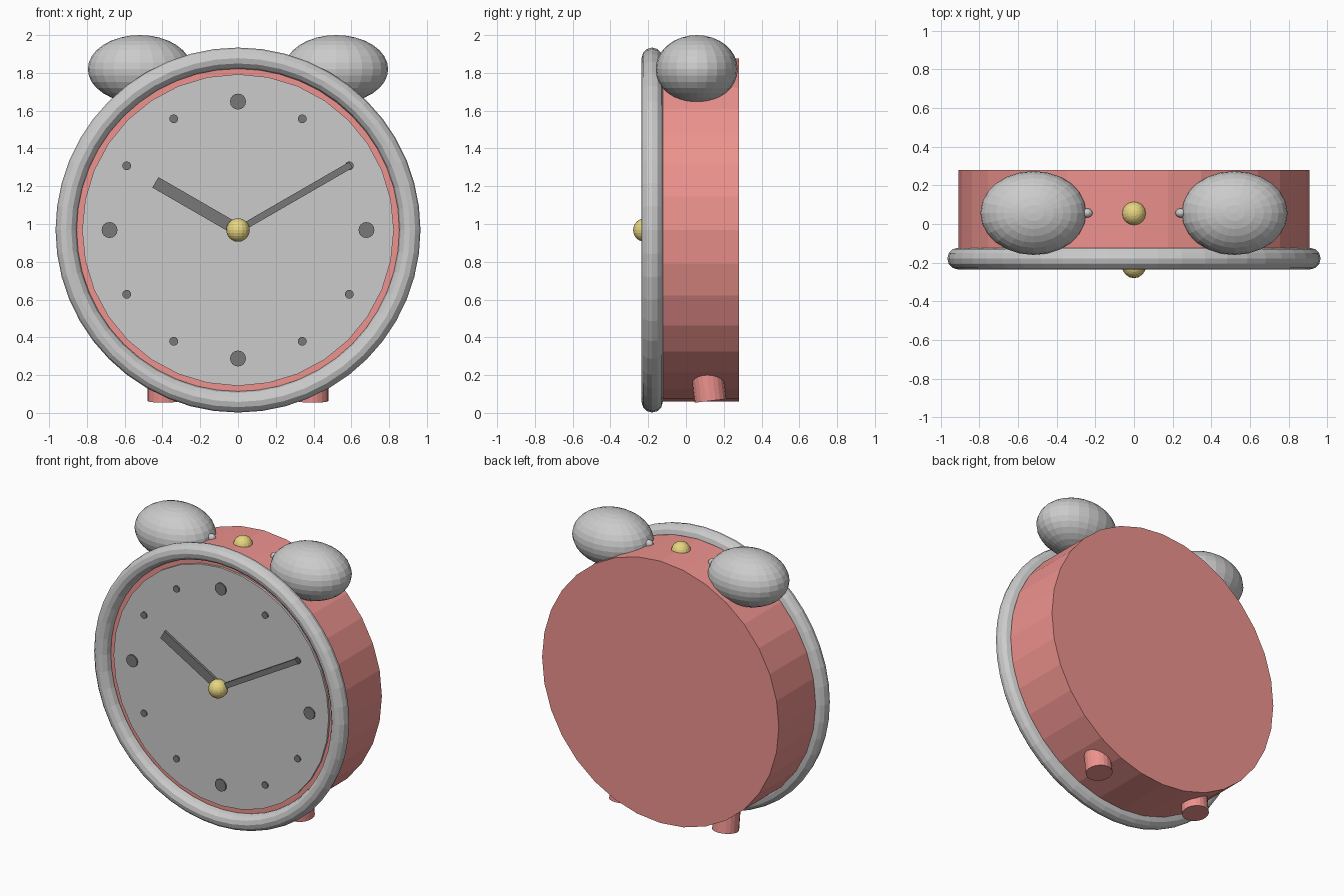
import bpy, math
from mathutils import Vector

if "Cube" in bpy.data.objects:
    bpy.data.objects.remove(bpy.data.objects["Cube"])

CZ = 0.968  # height of the clock centre


def material(name, rgb):
    m = bpy.data.materials.new(name)
    m.diffuse_color = (*rgb, 1)
    m.use_nodes = True
    m.node_tree.nodes["Principled BSDF"].inputs["Base Color"].default_value = m.diffuse_color
    return m


red = material("red_paint", (0.85, 0.29, 0.27))
dark = material("dark_paint", (0.19, 0.19, 0.19))
gold = material("brass", (0.80, 0.67, 0.22))


def finish(name, mat=None):
    ob = bpy.context.object
    ob.name = name
    if mat:
        ob.data.materials.append(mat)
    return ob


def disc(name, x, z, radius, y0, y1, mat=None, sides=32):
    """Cylinder lying along y, from y0 to y1."""
    bpy.ops.mesh.primitive_cylinder_add(
        vertices=sides, radius=radius, depth=y1 - y0,
        location=(x, (y0 + y1) / 2, z), rotation=(math.pi / 2, 0, 0))
    return finish(name, mat)


def ball(name, loc, size, mat=None, seg=24, rings=16):
    bpy.ops.mesh.primitive_uv_sphere_add(segments=seg, ring_count=rings, radius=1, location=loc)
    bpy.context.object.scale = size
    return finish(name, mat)


def hand(name, clock_angle, length, width, y):
    """Flat bar running from the centre towards a clock angle in degrees."""
    a = math.radians(clock_angle)
    bpy.ops.mesh.primitive_cube_add(
        size=1, location=(math.sin(a) * length / 2, y, CZ + math.cos(a) * length / 2),
        rotation=(0, a, 0))
    bpy.context.object.scale = (width, 0.016, length)
    return finish(name, dark)


# Case, bezel and dial
disc("case", 0, CZ, 0.908, -0.17, 0.28, red)
bpy.ops.mesh.primitive_torus_add(
    major_segments=48, minor_segments=12, major_radius=0.91, minor_radius=0.056,
    location=(0, -0.179, CZ), rotation=(math.pi / 2, 0, 0))
finish("bezel")
disc("dial", 0, CZ, 0.825, -0.185, -0.16)

# Hour markers, larger at the quarters
for h in range(12):
    a = h * math.pi / 6
    disc("hour_marker", 0.68 * math.sin(a), CZ + 0.68 * math.cos(a),
         0.042 if h % 3 == 0 else 0.023, -0.194, -0.18, dark, 16)

# Hands and centre cap
hand("hour_hand", -60, 0.505, 0.064, -0.196)
hand("minute_hand", 60, 0.69, 0.036, -0.204)
ball("centre_cap", (0, -0.218, CZ), (0.062,) * 3, gold, 16, 12)

# Top button
ball("top_button", (0, 0.055, 1.862), (0.062,) * 3, gold, 16, 12)

# Bells, bell tips and feet on both sides
axis = Vector((0, -0.12, 1)).normalized()
for s in (-1, 1):
    ball("bell", (s * 0.52, 0.057, 1.82), (0.275, 0.217, 0.18))
    ball("bell_tip", (s * 0.242, 0.057, 1.845), (0.028, 0.024, 0.028), None, 12, 8)
    bpy.ops.mesh.primitive_cylinder_add(
        vertices=20, radius=0.085, depth=0.24,
        location=Vector((s * 0.395, 0.13, 0.064)) + axis * 0.12,
        rotation=axis.to_track_quat('Z', 'Y').to_euler())
    finish("foot", red)
